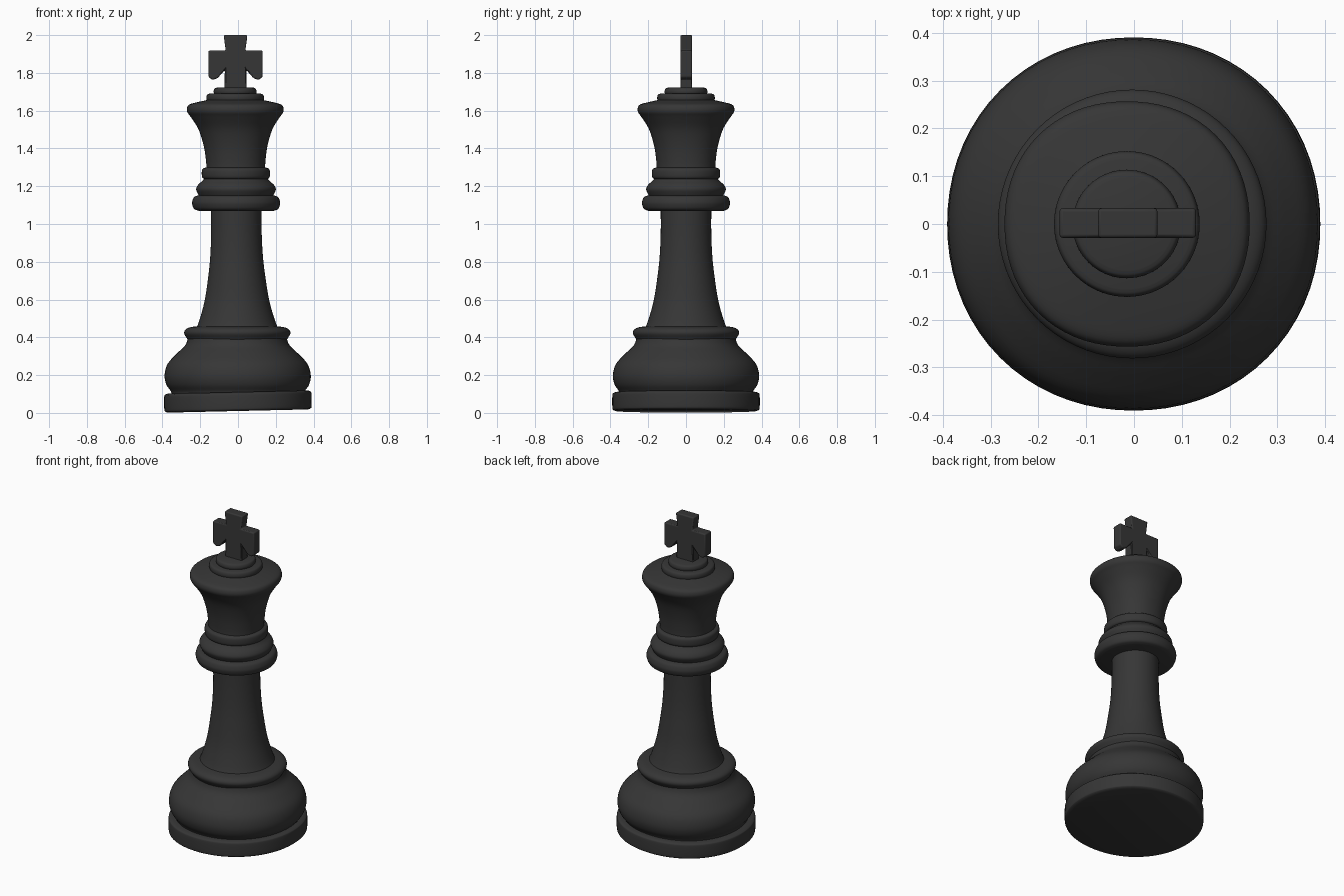
import bpy, bmesh, math
from mathutils import Vector

if "Cube" in bpy.data.objects:
    bpy.data.objects.remove(bpy.data.objects["Cube"])

# Single material
black = bpy.data.materials.new("matte black")
black.use_nodes = True
tone = (0.037, 0.037, 0.037, 1)
black.diffuse_color = tone
shader = black.node_tree.nodes["Principled BSDF"]
shader.inputs["Base Color"].default_value = tone
shader.inputs["Roughness"].default_value = 0.7

SIDES = 72
LEAN = -0.009  # the piece leans slightly along x


def smooth_profile(points, steps=4):
    """Catmull-Rom curve through (radius, height) points."""
    p = [Vector(q) for q in points]
    p = [2 * p[0] - p[1]] + p + [2 * p[-1] - p[-2]]
    out = []
    for a, b, c, d in zip(p, p[1:], p[2:], p[3:]):
        for i in range(steps):
            t = i / steps
            out.append(0.5 * (2 * b + (c - a) * t + (2 * a - 5 * b + 4 * c - d) * t**2
                              + (3 * b - a - 3 * c + d) * t**3))
    return out + [p[-2]]


def finish(name, bm):
    bmesh.ops.recalc_face_normals(bm, faces=bm.faces)
    mesh = bpy.data.meshes.new(name)
    bm.to_mesh(mesh)
    bm.free()
    mesh.materials.append(black)
    obj = bpy.data.objects.new(name, mesh)
    bpy.context.collection.objects.link(obj)
    bpy.ops.object.select_all(action="DESELECT")
    obj.select_set(True)
    bpy.context.view_layer.objects.active = obj
    return obj


def lathe(name, points, square=2.0, tilt=0.0):
    """Turn a profile; square above 2 makes the section slightly squarish."""
    bm = bmesh.new()
    rings = []
    for r, z in smooth_profile(points):
        ring = []
        for i in range(SIDES):
            a = math.tau * i / SIDES
            c, s = math.cos(a), math.sin(a)
            k = r / (abs(c)**square + abs(s)**square)**(1 / square)
            ring.append(bm.verts.new((k * c + LEAN * z, k * s, z + tilt * k * c)))
        rings.append(ring)
    for low, high in zip(rings, rings[1:]):
        for i in range(SIDES):
            j = (i + 1) % SIDES
            bm.faces.new((low[i], low[j], high[j], high[i]))
    bm.faces.new(rings[0])
    bm.faces.new(rings[-1])
    finish(name, bm)
    bpy.ops.object.shade_smooth_by_angle(angle=math.radians(40))


def disc(name, r, bottom, top, edge, square=2.0, tilt=0.0):
    """Rounded-edge disc."""
    lathe(name, [(r - edge, bottom), (r - edge * 0.3, bottom + edge * 0.3), (r, bottom + edge),
                 (r, top - edge), (r - edge * 0.3, top - edge * 0.3), (r - edge, top)],
          square, tilt)


# Foot
disc("plinth", 0.39, 0.01, 0.11, 0.018, 2.08, 0.023)
lathe("base_bell", [(0.35, 0.09), (0.355, 0.115), (0.378, 0.15), (0.387, 0.2), (0.37, 0.26),
                    (0.32, 0.315), (0.275, 0.36), (0.258, 0.41)], 2.08)
lathe("base_ring", [(0.255, 0.375), (0.267, 0.395), (0.281, 0.42), (0.275, 0.44),
                    (0.25, 0.453), (0.2, 0.46)])

# Stem
lathe("shaft", [(0.22, 0.44), (0.2, 0.49), (0.172, 0.59), (0.154, 0.7), (0.14, 0.82),
                (0.134, 0.95), (0.134, 1.09)])

# Collar rings
disc("lower_collar", 0.232, 1.07, 1.152, 0.032)
lathe("middle_collar", [(0.19, 1.14), (0.202, 1.16), (0.211, 1.185), (0.2, 1.208),
                        (0.178, 1.228), (0.16, 1.25)])
disc("upper_collar", 0.18, 1.237, 1.298, 0.018)

# Head
lathe("head", [(0.155, 1.28), (0.157, 1.33), (0.168, 1.41), (0.195, 1.5), (0.235, 1.565),
               (0.253, 1.59), (0.256, 1.612), (0.244, 1.632), (0.2, 1.645), (0.13, 1.66)], 2.15)
disc("crown_lower_step", 0.152, 1.645, 1.69, 0.016)
disc("crown_upper_step", 0.113, 1.68, 1.722, 0.016)

# Cross: half outline mirrored, then extruded
half = [(0.058, 1.7), (0.057, 1.815), (0.095, 1.772), (0.122, 1.763), (0.143, 1.778),
        (0.143, 1.918), (0.052, 1.918), (0.063, 2.0)]
outline = half + [(-x, z) for x, z in reversed(half)]
bm = bmesh.new()
face = bm.faces.new([bm.verts.new((x - 0.013, -0.029, z)) for x, z in outline])
grown = bmesh.ops.extrude_face_region(bm, geom=[face])["geom"]
bmesh.ops.translate(bm, vec=(0, 0.062, 0),
                    verts=[v for v in grown if isinstance(v, bmesh.types.BMVert)])
cross = finish("cross", bm)
bevel = cross.modifiers.new("soft_edges", "BEVEL")
bevel.width = 0.007
bevel.segments = 3
bpy.ops.object.shade_smooth_by_angle(angle=math.radians(40))
